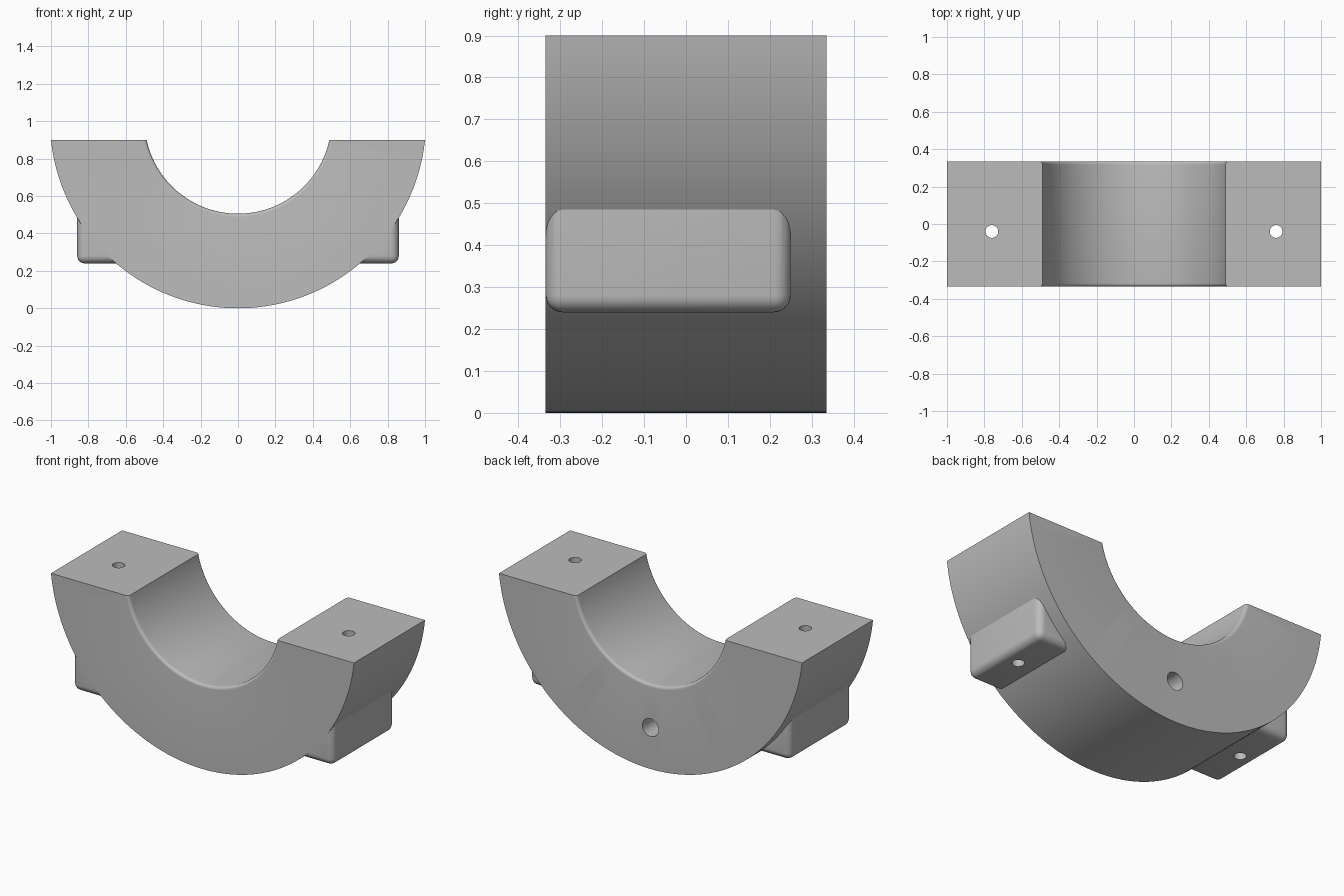
import bpy, bmesh, math
from mathutils import Matrix, Vector

if "Cube" in bpy.data.objects:
    bpy.data.objects.remove(bpy.data.objects["Cube"])

HALF = 0.335      # half depth of the clamp
TOP = 0.90        # height of the mating faces
R_OUT, R_IN = 1.0056, 0.50
AXIS = Vector((0, 0, R_OUT))
FILLET = 0.018

grey = bpy.data.materials.new("grey_plastic")
grey.use_nodes = True
grey.diffuse_color = (0.5, 0.5, 0.5, 1)
grey.node_tree.nodes["Principled BSDF"].inputs["Base Color"].default_value = (0.5, 0.5, 0.5, 1)


def make(name, bm):
    bmesh.ops.recalc_face_normals(bm, faces=bm.faces)
    mesh = bpy.data.meshes.new(name)
    bm.to_mesh(mesh)
    bm.free()
    mesh.materials.append(grey)
    ob = bpy.data.objects.new(name, mesh)
    bpy.context.collection.objects.link(ob)
    return ob


def combine(target, tool, operation):
    mod = target.modifiers.new("bool", "BOOLEAN")
    mod.operation, mod.solver, mod.object = operation, "EXACT", tool
    bpy.context.view_layer.objects.active = target
    bpy.ops.object.modifier_apply(modifier=mod.name)
    bpy.data.objects.remove(tool)


def drill(target, start, end, radius, sides, spin=0.0):
    start, end = Vector(start), Vector(end)
    way = end - start
    bm = bmesh.new()
    bmesh.ops.create_cone(bm, cap_ends=True, segments=sides, radius1=radius,
                          radius2=radius, depth=way.length)
    turn = way.to_track_quat("Z", "Y").to_matrix().to_4x4() @ Matrix.Rotation(spin, 4, "Z")
    bm.transform(Matrix.Translation((start + end) / 2) @ turn)
    combine(target, make("drill", bm), "DIFFERENCE")


# Half ring: a section with rounded bore edges, swept around the bore axis
section = [(R_OUT, -HALF), (R_OUT, HALF)]
for side in (1, -1):
    arc = [(R_IN + FILLET * (1 - math.sin(a)), side * (HALF - FILLET * (1 - math.cos(a))))
           for a in (math.radians(15 * i) for i in range(7))]
    section += arc if side == 1 else arc[::-1]

bm = bmesh.new()
verts = [bm.verts.new((r, y, R_OUT)) for r, y in section]
edges = [bm.edges.new((verts[i - 1], verts[i])) for i in range(len(verts))]
bmesh.ops.spin(bm, geom=verts + edges, cent=AXIS, axis=(0, 1, 0),
               angle=math.pi, steps=96)

# Flat mating faces
cut = bmesh.ops.bisect_plane(bm, geom=bm.verts[:] + bm.edges[:] + bm.faces[:],
                             plane_co=(0, 0, TOP), plane_no=(0, 0, 1), clear_outer=True)
rim = [g for g in cut["geom_cut"] if isinstance(g, bmesh.types.BMEdge)]
bmesh.ops.holes_fill(bm, edges=rim, sides=0)
body = make("half_ring_clamp", bm)

for side in (1, -1):
    # Rounded nut boss on the flank
    bm = bmesh.new()
    bmesh.ops.create_cube(bm, size=1)
    bm.transform(Matrix.Translation((side * 0.735, -0.0425, 0.395))
                 @ Matrix.Diagonal((0.25, 0.584, 0.31, 1)))
    bmesh.ops.bevel(bm, geom=bm.edges[:], offset=0.04, segments=6,
                    profile=0.5, affect="EDGES")
    combine(body, make("nut_boss", bm), "UNION")

    # Bolt hole with hexagonal nut pocket below
    x, y = side * 0.76, -0.04
    drill(body, (x, y, 0.1), (x, y, 1.0), 0.034, 32)
    drill(body, (x, y, 0.1), (x, y, 0.40), 0.06, 6)

# Blind holes in the back face
for x, z in ((0.377, 0.413), (0, 0.247), (-0.377, 0.413)):
    drill(body, (x, HALF - 0.3, z), (x, HALF + 0.1, z), 0.053, 32)

bpy.ops.object.select_all(action="DESELECT")
body.select_set(True)
bpy.context.view_layer.objects.active = body
bpy.ops.object.shade_smooth_by_angle(angle=math.radians(30))
